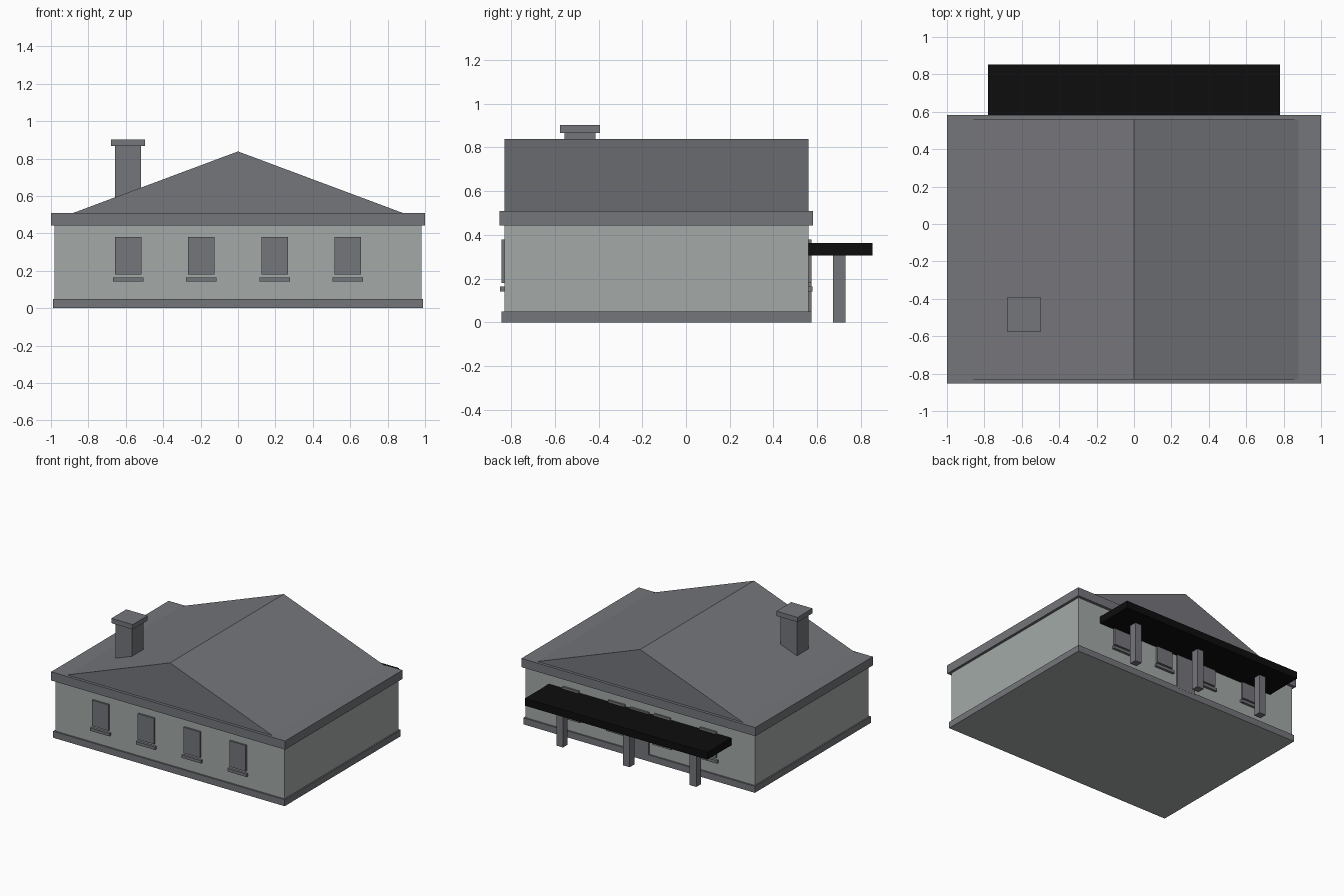
import bpy
import bmesh

default_cube = bpy.data.objects.get("Cube")
if default_cube:
    bpy.data.objects.remove(default_cube, do_unlink=True)


def make_material(name, r, g, b):
    mat = bpy.data.materials.new(name)
    mat.use_nodes = True
    mat.diffuse_color = (r, g, b, 1)
    mat.node_tree.nodes["Principled BSDF"].inputs["Base Color"].default_value = (r, g, b, 1)
    return mat


plaster = make_material("pale plaster", 0.366, 0.402, 0.392)
slate = make_material("slate grey", 0.178, 0.181, 0.198)
black = make_material("canopy black", 0.004, 0.004, 0.004)


def add_object(name, bm, *mats):
    bmesh.ops.recalc_face_normals(bm, faces=bm.faces)
    mesh = bpy.data.meshes.new(name)
    bm.to_mesh(mesh)
    bm.free()
    for mat in mats:
        mesh.materials.append(mat)
    obj = bpy.data.objects.new(name, mesh)
    bpy.context.collection.objects.link(obj)
    return obj


def box(name, xs, ys, zs, *mats):
    """Box between two limits on each axis."""
    bm = bmesh.new()
    bmesh.ops.create_cube(bm, size=1)
    for v in bm.verts:
        v.co = [lim[0] if c < 0 else lim[1] for c, lim in zip(v.co, (xs, ys, zs))]
    return add_object(name, bm, *mats)


def around(centre, width):
    return centre - width / 2, centre + width / 2


FRONT, BACK = -0.831, 0.56

# Walls, plinth and eaves slab
box("walls", (-0.98, 0.98), (FRONT, BACK), (0.02, 0.46), plaster)
plinth = box("plinth", (-0.99, 0.99), (FRONT - 0.013, BACK + 0.013), (0, 0.05), slate, plaster)
for face in plinth.data.polygons:
    if face.normal.z < -0.5:
        face.material_index = 1
box("eaves", (-1, 1), (FRONT - 0.022, BACK + 0.022), (0.443, 0.51), slate)

# Gable roof: triangular profile extruded along y
bm = bmesh.new()
profile = [(-0.9, 0.502), (0.9, 0.502), (0, 0.838)]
gable = bm.faces.new([bm.verts.new((x, FRONT, z)) for x, z in profile])
extruded = bmesh.ops.extrude_face_region(bm, geom=[gable], use_keep_orig=True)
for v in extruded["geom"]:
    if isinstance(v, bmesh.types.BMVert):
        v.co.y = BACK
add_object("roof", bm, slate)

# Chimney
box("chimney_shaft", around(-0.588, 0.14), around(-0.485, 0.14), (0.5, 0.87), slate)
box("chimney_cap", around(-0.588, 0.182), around(-0.485, 0.182), (0.866, 0.903), slate)

# Windows and sills on front and back
for side, wall, out in (("front", FRONT, -1), ("back", BACK, 1)):
    for i, x in enumerate((-0.587, -0.196, 0.196, 0.587)):
        pane = sorted((wall - out * 0.01, wall + out * 0.014))
        sill = sorted((wall - out * 0.01, wall + out * 0.019))
        box(f"{side}_window_{i + 1}", around(x, 0.14), pane, (0.18, 0.38), slate)
        box(f"{side}_sill_{i + 1}", around(x, 0.164), sill, (0.142, 0.164), slate)

# Back door
box("back_door", around(0, 0.16), (BACK - 0.01, BACK + 0.014), (0.04, 0.375), slate)

# Canopy and posts
box("canopy", (-0.78, 0.78), (BACK, 0.853), (0.307, 0.363), black)
for name, x in (("right", -0.57), ("middle", 0), ("left", 0.57)):
    box(f"{name}_canopy_post", around(x, 0.057), around(0.7, 0.057), (0, 0.31), slate)
